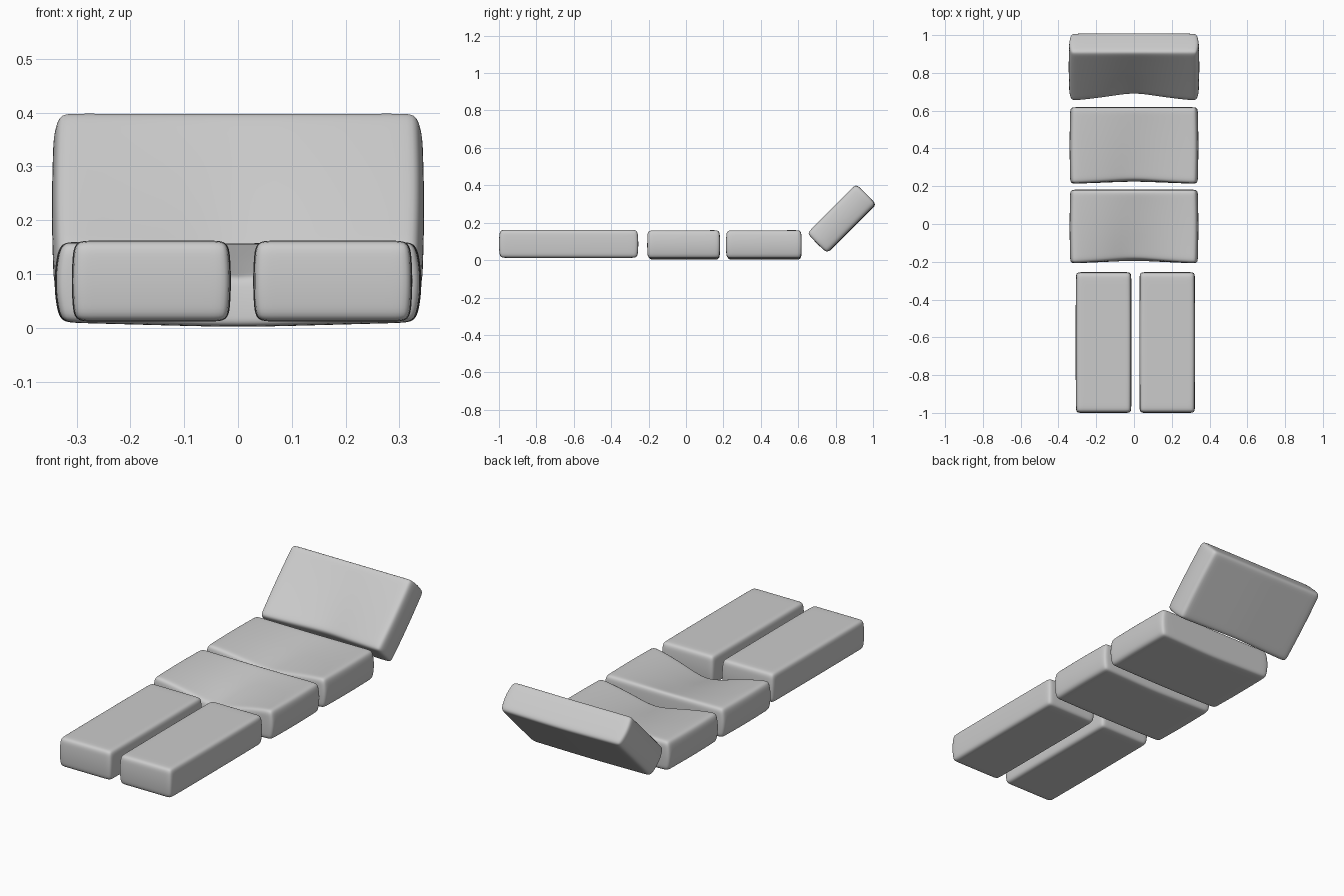
import bpy, bmesh
from math import radians

if "Cube" in bpy.data.objects:
    bpy.data.objects.remove(bpy.data.objects["Cube"])


def cushion(name, center, size, dent=0.0, notch=0.0, sag=0.0, tilt=0.0):
    """Soft padded block; an optional V dent lowers the middle of its top front edge."""
    half = [s / 2 for s in size]
    edge = 0.034
    bm = bmesh.new()
    bmesh.ops.create_cube(bm, size=2)
    bmesh.ops.subdivide_edges(bm, edges=bm.edges[:], cuts=5, use_grid_fill=True)

    def place(t, h):
        # outer loops hold the rounded edge, inner loops spread evenly
        k = round(abs(t) * 3)
        d = (0, (h - edge) * 0.45, h - edge, h)[k]
        return d if t > 0 else -d

    for v in bm.verts:
        x, y, z = (place(v.co[i], half[i]) for i in range(3))
        u, w, q = x / half[0], y / half[1], z / half[2]
        # gently pillowed sides
        x *= 1 - 0.03 * q * q - 0.01 * w * w
        y *= 1 - 0.015 * q * q
        # V dent fading towards the back and bottom
        vee = max(0, 1 - abs(x) / 0.24)
        front = (1 - w) / 2
        top = (1 + q) / 2
        z -= dent * vee * front * top
        y += notch * vee * max(0, -w) * (0.4 + 0.6 * top)
        # slightly sagging underside
        z -= sag * max(0, 1 - abs(u)) * (1 - top)
        v.co = (x, y, z)

    mesh = bpy.data.meshes.new(name)
    bm.to_mesh(mesh)
    bm.free()
    mesh.shade_smooth()
    ob = bpy.data.objects.new(name, mesh)
    bpy.context.collection.objects.link(ob)
    ob.location = center
    ob.rotation_euler.x = tilt
    mod = ob.modifiers.new("soft", 'SUBSURF')
    mod.levels = mod.render_levels = 2
    return ob


# two leg pads
for side, x in (("left", -0.161), ("right", 0.176)):
    cushion(f"leg_pad_{side}", (x, -0.6275, 0.087), (0.296, 0.745, 0.15))

# hip and back pads with dented front edges
cushion("hip_pad", (0, -0.013, 0.085), (0.682, 0.39, 0.15), 0.08, 0.028, 0.009)
cushion("back_pad", (0, 0.416, 0.085), (0.682, 0.405, 0.15), 0.055, 0.022, 0.009)

# raised head rest
cushion("head_rest", (0, 0.831, 0.222), (0.692, 0.375, 0.15), 0.04, 0.025, 0.005,
        tilt=radians(45))
